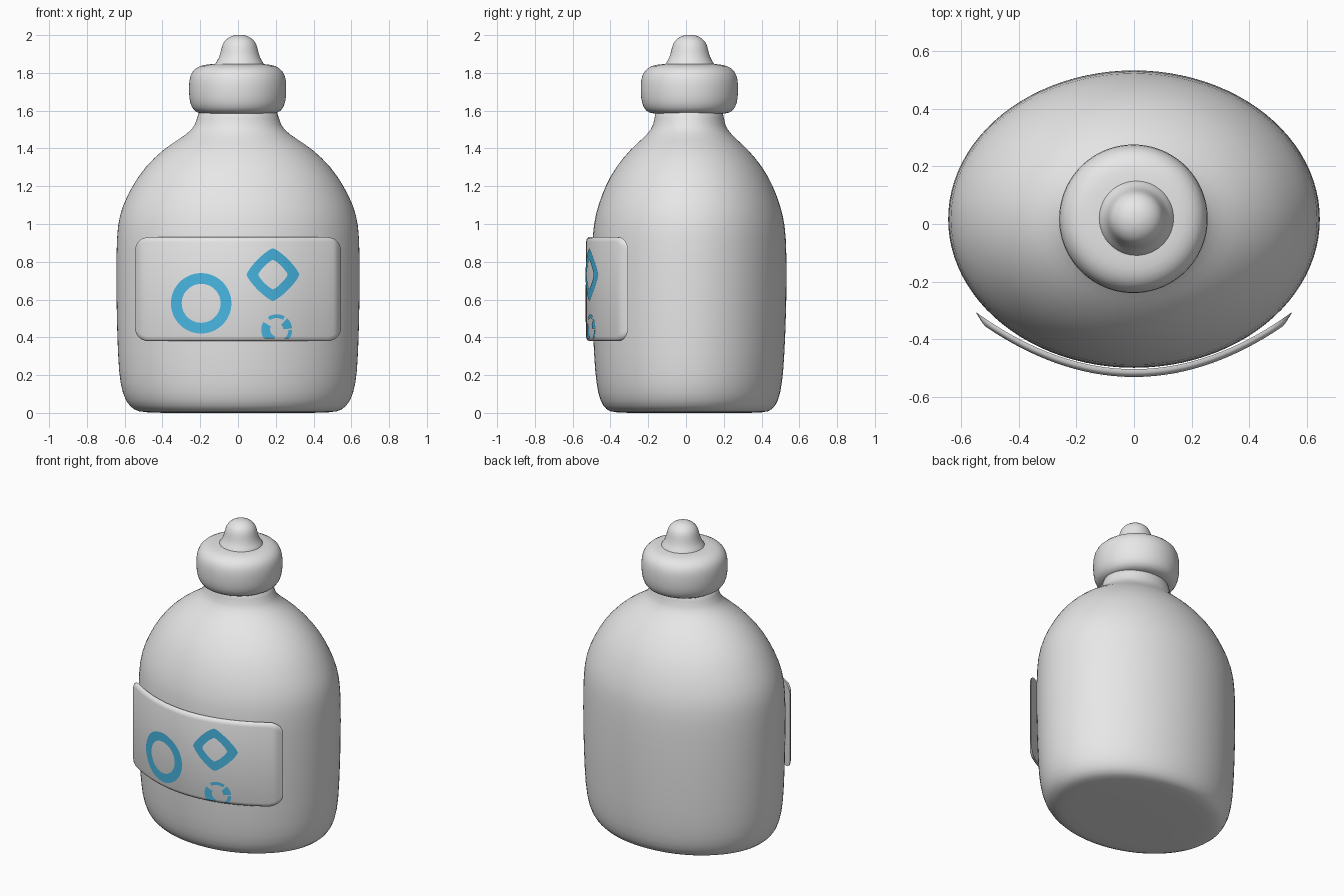
import bpy
from math import cos, sin, pi, sqrt, radians

cube = bpy.data.objects.get("Cube")
if cube:
    bpy.data.objects.remove(cube)


def material(name, rgb):
    m = bpy.data.materials.new(name)
    m.use_nodes = True
    m.diffuse_color = (*rgb, 1)
    m.node_tree.nodes["Principled BSDF"].inputs["Base Color"].default_value = (*rgb, 1)
    return m


GREY = material("light grey plastic", (0.8, 0.8, 0.8))
BLUE = material("blue paint", (0.065, 0.47, 0.76))


def make(name, verts, faces, mat, smooth=60):
    mesh = bpy.data.meshes.new(name)
    mesh.from_pydata(verts, [], faces)
    mesh.materials.append(mat)
    ob = bpy.data.objects.new(name, mesh)
    bpy.context.collection.objects.link(ob)
    bpy.ops.object.select_all(action="DESELECT")
    ob.select_set(True)
    bpy.context.view_layer.objects.active = ob
    bpy.ops.object.shade_smooth_by_angle(angle=radians(smooth))
    return ob


def bridge(rings):
    """Join closed rings of equal length and close both ends."""
    n = len(rings[0])
    faces = [(k * n + i, k * n + (i + 1) % n, (k + 1) * n + (i + 1) % n, (k + 1) * n + i)
             for k in range(len(rings) - 1) for i in range(n)]
    faces.append(tuple(reversed(range(n))))
    faces.append(tuple(range((len(rings) - 1) * n, len(rings) * n)))
    return [v for r in rings for v in r], faces


def oval_loft(name, profile, cx, cy, sides=48):
    """Profile rows are height, half width, half depth."""
    rings = [[(cx + rx * cos(2 * pi * i / sides), cy + ry * sin(2 * pi * i / sides), z)
              for i in range(sides)] for z, rx, ry in profile]
    ob = make(name, *bridge(rings), GREY)
    sub = ob.modifiers.new("Smooth", "SUBSURF")
    sub.levels = sub.render_levels = 1
    return ob


# Bottle body with shoulder and neck
oval_loft("bottle_body", [
    (0, .3, .25), (0, .5, .40), (.015, .555, .44), (.06, .597, .473), (.15, .626, .493),
    (.3, .638, .506), (.6, .646, .517), (.85, .646, .517), (1.0, .64, .509),
    (1.1, .612, .483), (1.2, .562, .446), (1.3, .497, .392), (1.4, .392, .308),
    (1.45, .31, .248), (1.5, .24, .2), (1.55, .216, .182), (1.66, .2, .178)], 0, .017)

# Cap collar
oval_loft("cap", [(z, r, r) for z, r in [
    (1.585, .12), (1.582, .19), (1.595, .232), (1.64, .254), (1.7, .259), (1.76, .258),
    (1.81, .244), (1.84, .2), (1.846, .15), (1.85, .08)]], -.002, .018)

# Spout tip
oval_loft("spout_tip", [(z, r, r) for z, r in [
    (1.82, .15), (1.85, .128), (1.88, .108), (1.92, .098), (1.955, .09),
    (1.98, .07), (1.996, .042), (2.002, .015)]], .008, .02, 32)


# Curved label panel
HALF_W, HALF_H, MID_Z, CORNER = .545, .275, .655, .07


def label_back(x):
    return -.503 + .66 * x * x


columns, count = [], 48
for c in range(count + 1):
    x = -HALF_W * cos(pi * c / count)
    over = max(0, abs(x) - (HALF_W - CORNER))
    h = HALF_H - CORNER + sqrt(max(0, CORNER ** 2 - over ** 2))
    depth = .027 * min(1, .15 + (HALF_W - abs(x)) / .03)
    section = [(h, 0), (h, .45), (h - .008, .8), (h - .025, 1)]
    section += [(-z, d) for z, d in reversed(section)]
    columns.append([(x, label_back(x) - depth * d, MID_Z + z) for z, d in section])
label = make("label_panel", *bridge(columns), GREY, 50)


# Painted marks that follow the label curve
def mark(name, cx, cz, outer, inner, power=2, spans=((0, 360),)):
    verts, faces, bands = [], [], 3
    for a0, a1 in spans:
        steps = max(4, int((a1 - a0) / 6))
        base = len(verts)
        for s in range(steps + 1):
            a = radians(a0 + (a1 - a0) * s / steps)
            shape = (abs(cos(a)) ** power + abs(sin(a)) ** power) ** (-1 / power)
            for b in range(bands + 1):
                r = (inner + (outer - inner) * b / bands) * shape
                x, z = cx + r * cos(a), max(cz + r * sin(a), .395)
                verts.append((x, label_back(x) - .031, z))
        w = bands + 1
        for s in range(steps):
            for b in range(bands):
                i = base + s * w + b
                faces.append((i, i + 1, i + w + 1, i + w))
    return make(name, verts, faces, BLUE)


mark("ring_mark", -.195, .58, .16, .103)
mark("diamond_mark", .185, .732, .14, .078, 1.25)
mark("small_broken_mark_sides", .205, .44, .082, .035, 2, ((150, 255), (5, 48)))
mark("small_broken_mark_edges", .205, .44, .082, .062, 2, ((58, 125), (310, 360)))
